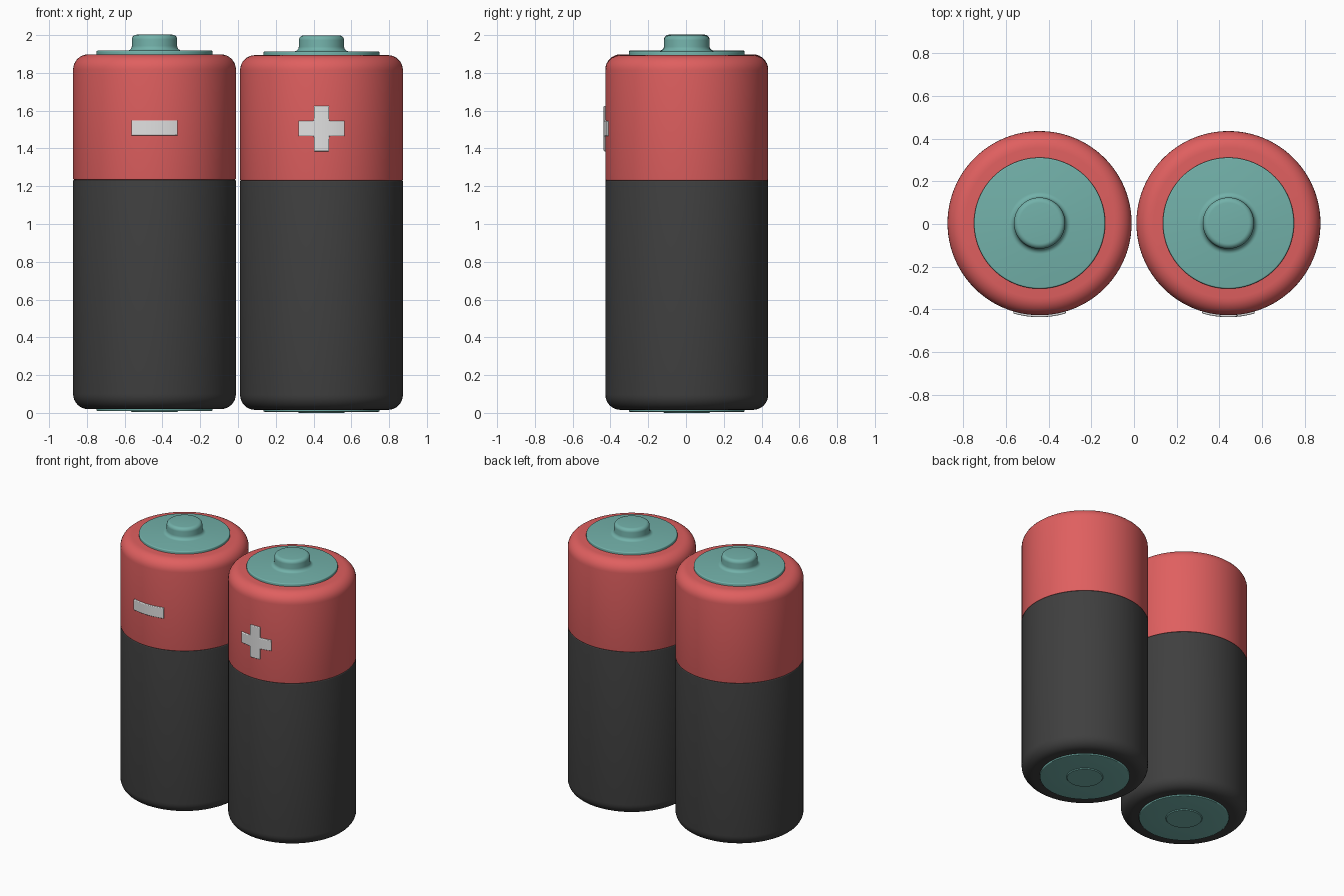
import bpy, bmesh, math

cube = bpy.data.objects.get("Cube")
if cube:
    bpy.data.objects.remove(cube, do_unlink=True)

RADIUS = 0.431
AXIS_Y = 0.004
SEAM = 1.23


def material(name, rgb):
    m = bpy.data.materials.new(name)
    m.use_nodes = True
    m.diffuse_color = (*rgb, 1)
    m.node_tree.nodes["Principled BSDF"].inputs["Base Color"].default_value = (*rgb, 1)
    return m


RED = material("red", (0.74, 0.115, 0.115))
DARK = material("charcoal", (0.05, 0.05, 0.05))
TEAL = material("teal", (0.17, 0.44, 0.40))
WHITE = material("light grey", (0.75, 0.75, 0.75))


def finish(bm, name, mat, centre):
    bmesh.ops.recalc_face_normals(bm, faces=bm.faces)
    mesh = bpy.data.meshes.new(name)
    bm.to_mesh(mesh)
    bm.free()
    mesh.materials.append(mat)
    obj = bpy.data.objects.new(name, mesh)
    obj.location = centre
    bpy.context.collection.objects.link(obj)
    bpy.ops.object.select_all(action="DESELECT")
    obj.select_set(True)
    bpy.context.view_layer.objects.active = obj
    bpy.ops.object.shade_smooth_by_angle(angle=math.radians(40))
    return obj


def arc(r, z, radius, start, end, steps=8):
    """Points on a rounded profile corner, angles in degrees."""
    angles = [math.radians(start + (end - start) * i / steps) for i in range(steps + 1)]
    return [(r + radius * math.cos(a), z + radius * math.sin(a)) for a in angles]


def lathe(name, profile, mat, centre):
    """Spin a (radius, height) profile round the vertical axis."""
    bm = bmesh.new()
    verts = [bm.verts.new((r, 0, z)) for r, z in profile]
    edges = [bm.edges.new(pair) for pair in zip(verts, verts[1:])]
    bmesh.ops.spin(bm, geom=verts + edges, cent=(0, 0, 0), axis=(0, 0, 1),
                   angle=math.tau, steps=96, use_duplicate=False)
    bmesh.ops.remove_doubles(bm, verts=bm.verts, dist=0.0001)
    return finish(bm, name, mat, centre)


def sign(name, is_plus, centre):
    """Raised sign wrapped round the front of the cell."""
    half, bar = 0.12, 0.04
    bm = bmesh.new()
    bmesh.ops.create_grid(bm, x_segments=12, y_segments=12, size=half)
    outside = []
    for f in bm.faces:
        c = f.calc_center_median()
        if abs(c.y) > bar and not (is_plus and abs(c.x) < bar):
            outside.append(f)
    bmesh.ops.delete(bm, geom=outside, context="FACES")
    # bend the flat outline on to the cylinder, then thicken it outwards
    inner = RADIUS - 0.006
    for v in bm.verts:
        x, z = v.co.x, v.co.y
        v.co = (x, -math.sqrt(inner ** 2 - x ** 2), z + 1.505)
    result = bmesh.ops.extrude_face_region(bm, geom=bm.faces[:], use_keep_orig=True)
    for v in result["geom"]:
        if isinstance(v, bmesh.types.BMVert):
            v.co.xy *= (RADIUS + 0.009) / inner
    obj = finish(bm, name, WHITE, centre)
    bevel = obj.modifiers.new("soft_edges", "BEVEL")
    bevel.width = 0.005
    bevel.segments = 3
    bevel.limit_method = "ANGLE"
    bevel.angle_limit = math.radians(50)


def battery(side, x, lift, is_plus):
    centre = (x, AXIS_Y, lift)
    corner, lip = 0.08, 0.006
    inset = RADIUS - corner

    # lower casing
    lathe(side + "_lower_casing",
          [(0, 0.016)] + arc(inset, 0.016 + corner, corner, -90, 0)
          + arc(RADIUS - lip, SEAM - lip, lip, 0, 90, 4) + [(0, SEAM)], DARK, centre)
    # upper sleeve
    lathe(side + "_upper_sleeve",
          [(0, SEAM)] + arc(RADIUS - lip, SEAM + lip, lip, -90, 0, 4)
          + arc(inset, 1.894 - corner, corner, 0, 90) + [(0, 1.894)], RED, centre)
    # top terminal: disc, fillet and raised button
    lathe(side + "_top_terminal",
          [(0, 1.885), (0.307, 1.885)] + arc(0.300, 1.907, 0.007, 0, 90, 4)
          + arc(0.145, 1.939, 0.025, 270, 180, 6)
          + arc(0.095, 1.973, 0.025, 0, 90, 6) + [(0, 1.998)], TEAL, centre)
    # bottom terminal disc and its shallow centre contact
    lathe(side + "_bottom_terminal",
          [(0, 0.03), (0.307, 0.03)] + arc(0.302, 0.011, 0.005, 0, -90, 4)
          + [(0.125, 0.006), (0.12, 0), (0, 0)], TEAL, centre)
    sign(side + ("_plus_sign" if is_plus else "_minus_sign"), is_plus, centre)


battery("right", -0.442, 0.004, False)
battery("left", 0.442, 0.0, True)
